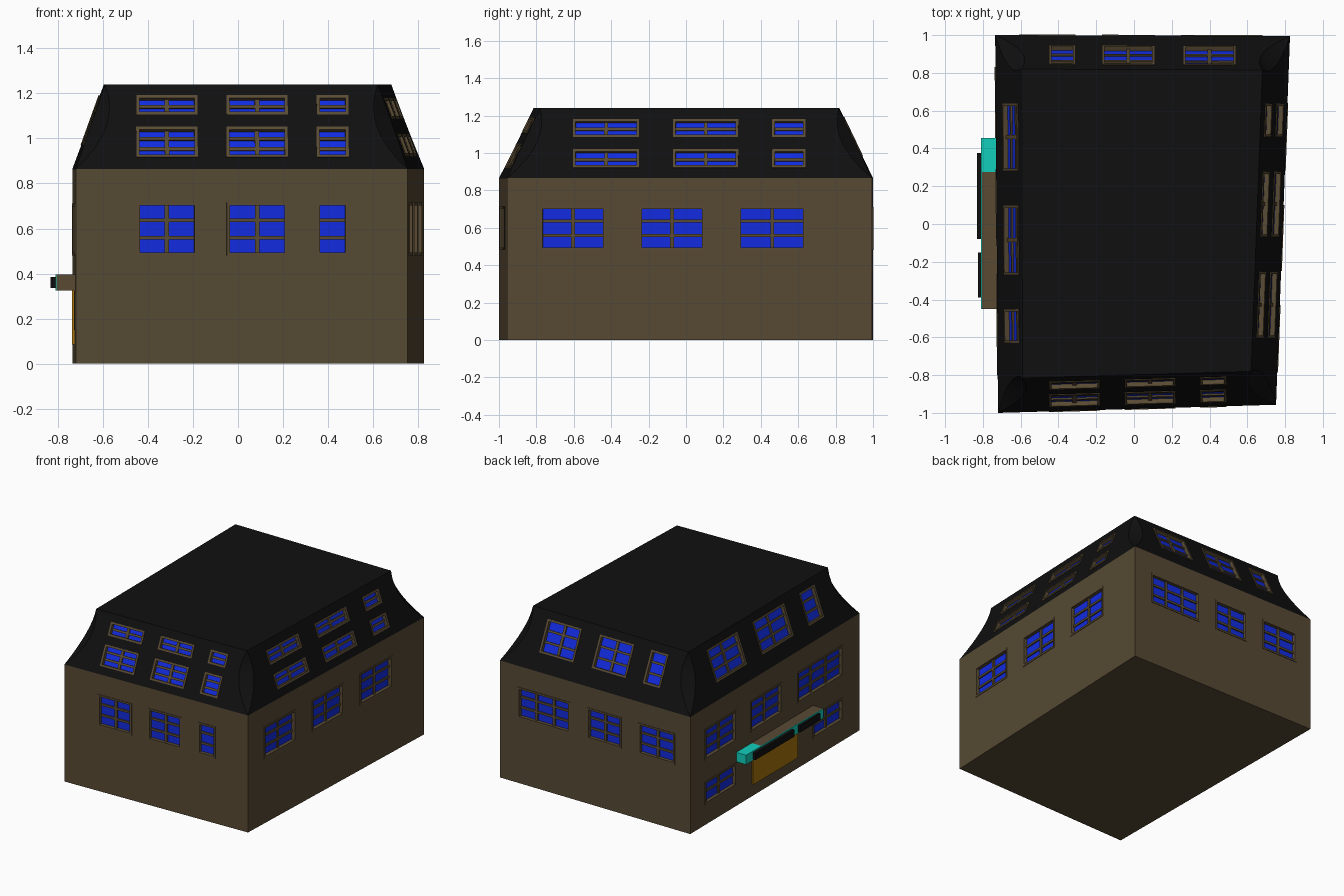
import bpy, bmesh
from mathutils import Vector, Matrix

if "Cube" in bpy.data.objects:
    bpy.data.objects.remove(bpy.data.objects["Cube"])

EAVE, TOP = 0.865, 1.24
# plan corners: front-left, front-right, back-right, back-left
BASE = [(-0.72, -1.0), (0.752, -0.957), (0.826, 0.995), (-0.735, 1.0)]
CROWN = [(-0.59, -0.815), (0.62, -0.78), (0.68, 0.816), (-0.595, 0.82)]


def material(name, rgb):
    m = bpy.data.materials.new(name)
    m.diffuse_color = (*rgb, 1)
    m.use_nodes = True
    m.node_tree.nodes["Principled BSDF"].inputs["Base Color"].default_value = m.diffuse_color
    return m


BROWN = material("brown_wall", (0.095, 0.068, 0.034))
TRIM = material("brown_trim", (0.10, 0.070, 0.034))
BLACK = material("black_roof", (0.005, 0.005, 0.005))
GLASS = material("blue_glass", (0.006, 0.025, 0.75))
TEAL = material("teal", (0.006, 0.62, 0.50))
ORANGE = material("orange_panel", (0.38, 0.17, 0.004))


def finish(bm, name, mat):
    bmesh.ops.recalc_face_normals(bm, faces=bm.faces)
    me = bpy.data.meshes.new(name)
    bm.to_mesh(me)
    bm.free()
    me.materials.append(mat)
    ob = bpy.data.objects.new(name, me)
    bpy.context.collection.objects.link(ob)
    return ob


def loft(name, rings, mat):
    """Closed solid through equal-length point rings."""
    bm = bmesh.new()
    vs = [[bm.verts.new(p) for p in r] for r in rings]
    n = len(rings[0])
    for a, b in zip(vs, vs[1:]):
        for i in range(n):
            j = (i + 1) % n
            bm.faces.new((a[i], a[j], b[j], b[i]))
    bm.faces.new(vs[0][::-1])
    bm.faces.new(vs[-1])
    bmesh.ops.remove_doubles(bm, verts=bm.verts, dist=1e-4)
    return finish(bm, name, mat)


def roof_ring(t, chamfer):
    """Roof outline at height fraction t, corners cut by chamfer."""
    pts = [Vector((*b, EAVE)).lerp(Vector((*c, TOP)), t) for b, c in zip(BASE, CROWN)]
    ring = []
    for i, p in enumerate(pts):
        for q in (pts[i - 1], pts[(i + 1) % 4]):
            ring.append(p + (q - p).normalized() * chamfer)
    return ring


def add_box(bm, frame, lo, hi):
    """Box between lo and hi in a local (u, v, n) frame."""
    lo, hi = Vector(lo), Vector(hi)
    m = frame @ Matrix.Translation((lo + hi) / 2) @ Matrix.Diagonal((*(hi - lo), 1))
    bmesh.ops.create_cube(bm, size=1, matrix=m)


def block(name, lo, hi, mat):
    bm = bmesh.new()
    add_box(bm, Matrix.Identity(4), lo, hi)
    return finish(bm, name, mat)


def window_frame(side, sloped, a0, a1, z0, z1):
    """Local frame and size of a window on a wall or roof side."""
    i, j = side, (side + 1) % 4
    A, B = Vector((*BASE[i], EAVE)), Vector((*BASE[j], EAVE))
    C, D = Vector((*CROWN[i], TOP)), Vector((*CROWN[j], TOP))
    u = (B - A).normalized()
    up = (C + D - A - B) / 2 if sloped else Vector((0, 0, 1))
    n = u.cross(up).normalized()
    v = n.cross(u)
    k = side % 2

    def point(a, z):
        rise = v * ((z - EAVE) / v.z)
        return A + rise + u * ((a - A[k] - rise[k]) / u[k])
    p, q = point(a0, z0), point(a1, z1)
    ctr = (p + q) / 2
    w, h = abs((q - p).dot(u)), abs((q - p).dot(v))
    f = Matrix((u, v, n)).transposed().to_4x4()
    f.translation = ctr
    return f, w, h


def build_windows(name, shell, side, sloped, specs):
    """Cut recesses, then fit frames, glazing bars and glass."""
    cut, bars, glass = bmesh.new(), bmesh.new(), bmesh.new()
    for a0, a1, z0, z1, cols, rows in specs:
        f, w, h = window_frame(side, sloped, a0, a1, z0, z1)
        x, y, e, d = w / 2, h / 2, 0.014, 0.03
        add_box(cut, f, (-x, -y, -d), (x, y, 0.05))
        add_box(glass, f, (-x + 0.002, -y + 0.002, -d), (x - 0.002, y - 0.002, -0.022))
        for s in (-1, 1):
            add_box(bars, f, (s * x - (e if s > 0 else 0), -y, -d),
                    (s * x + (e if s < 0 else 0), y, 0.004))
            add_box(bars, f, (-x + e, s * y - (e if s > 0 else 0), -d),
                    (x - e, s * y + (e if s < 0 else 0), 0.004))
        for c in range(1, cols):
            cx = -x + w * c / cols
            add_box(bars, f, (cx - 0.01, -y + e, -d), (cx + 0.01, y - e, -0.012))
        for r in range(1, rows):
            cy = -y + h * r / rows
            add_box(bars, f, (-x + e, cy - 0.008, -d), (x - e, cy + 0.008, -0.013))
    cutter = finish(cut, name + "_cutter", shell.data.materials[0])
    cutter.hide_render = True
    mod = shell.modifiers.new("recess", 'BOOLEAN')
    mod.operation, mod.solver, mod.object = 'DIFFERENCE', 'EXACT', cutter
    bpy.context.view_layer.objects.active = shell
    bpy.ops.object.modifier_apply(modifier=mod.name)
    bpy.data.objects.remove(cutter)
    finish(bars, name + "_frames", TRIM)
    finish(glass, name + "_glass", GLASS)


def row(spans, z0, z1, rows):
    """Window specs for one storey; column count follows width."""
    return [(a, b, z0, z1, 1 if b - a < 0.2 else 2 if b - a < 0.4 else 3, rows)
            for a, b in spans]


# main shell
walls = loft("walls", [[(*p, z) for p in BASE] for z in (0, EAVE)], BROWN)
STEPS = 8
roof = loft("roof", [roof_ring(k / STEPS, 0.28 * (k / STEPS) * (1 - k / STEPS))
                     for k in range(STEPS + 1)], BLACK)

# front windows
front = [(-0.45, -0.18), (-0.05, 0.22), (0.35, 0.49)]
build_windows("front_wall_windows", walls, 0, False, row(front, 0.48, 0.715, 3))
build_windows("front_roof_windows", roof, 0, True,
              row(front, 0.915, 1.05, 3) + row(front, 1.105, 1.19, 2))

# right windows
right_wall = [(-0.78, -0.43), (-0.25, 0.10), (0.28, 0.64)]
right_roof = [(-0.605, -0.25), (-0.07, 0.28), (0.46, 0.64)]
build_windows("right_wall_windows", walls, 1, False, row(right_wall, 0.48, 0.715, 3))
build_windows("right_roof_windows", roof, 1, True,
              row(right_roof, 0.92, 1.02, 2) + row(right_roof, 1.085, 1.18, 2))

# back windows
back_wall = [(-0.61, -0.31), (-0.17, 0.11), (0.25, 0.68)]
back_roof = [(-0.45, -0.31), (-0.17, 0.11), (0.26, 0.54)]
build_windows("back_wall_windows", walls, 2, False, row(back_wall, 0.48, 0.71, 3))
build_windows("back_roof_windows", roof, 2, True, row(back_roof, 0.98, 1.19, 3))

# left windows, two storeys beside the shop front
left_wall = [(0.455, 0.83), (-0.08, 0.29), (-0.80, -0.265)]
left_low = [(0.455, 0.83), (-0.80, -0.445)]
left_roof = [(0.28, 0.64), (-0.27, 0.10), (-0.63, -0.45)]
build_windows("left_wall_windows", walls, 3, False,
              row(left_wall, 0.48, 0.71, 3) + row(left_low, 0.15, 0.32, 2))
build_windows("left_roof_windows", roof, 3, True, row(left_roof, 0.97, 1.19, 3))

# shop front: orange panel and projecting fascia with plain dark bars
block("shop_panel", (-0.737, -0.255, 0.085), (-0.70, 0.27, 0.325), ORANGE)
block("fascia", (-0.806, -0.45, 0.325), (-0.715, 0.275, 0.395), TRIM)
block("fascia_end", (-0.81, 0.275, 0.325), (-0.715, 0.455, 0.395), TEAL)
block("fascia_face", (-0.81, -0.45, 0.325), (-0.806, 0.275, 0.395), TEAL)
for i, (y0, y1, x) in enumerate([(-0.08, 0.375, -0.832), (-0.39, -0.15, -0.826)]):
    block(f"fascia_bar_{i + 1}", (x, y0, 0.335), (-0.81, y1, 0.385), BLACK)
